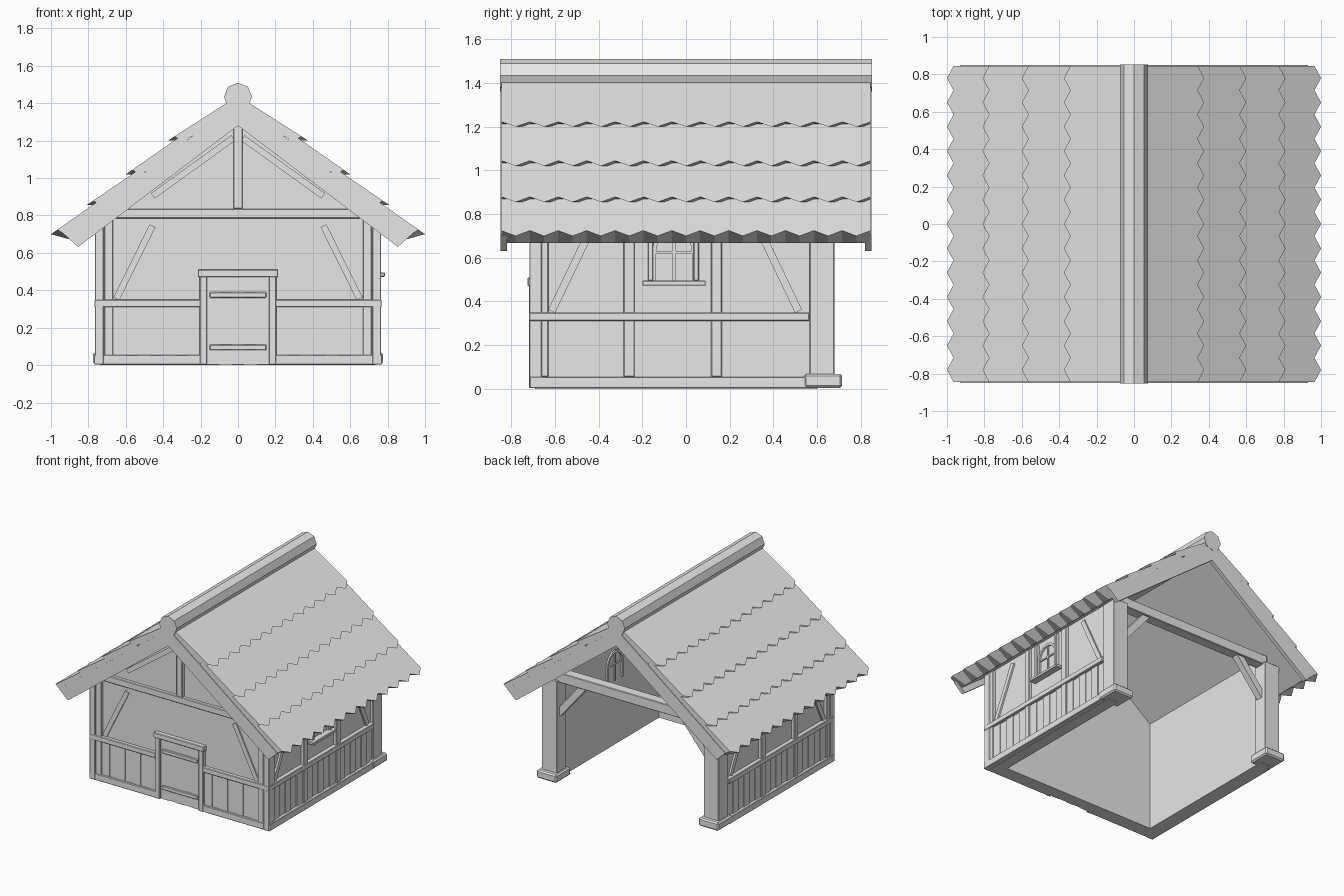
import bpy, bmesh
from math import sin, cos, pi
from mathutils import Vector

cube = bpy.data.objects.get("Cube")
if cube:
    bpy.data.objects.remove(cube, do_unlink=True)

grey = bpy.data.materials.new("plain light grey")
grey.use_nodes = True
grey.diffuse_color = (0.8, 0.8, 0.8, 1)
grey.node_tree.nodes["Principled BSDF"].inputs["Base Color"].default_value = grey.diffuse_color


def finish(name, bm):
    bmesh.ops.recalc_face_normals(bm, faces=bm.faces)
    mesh = bpy.data.meshes.new(name)
    bm.to_mesh(mesh)
    bm.free()
    mesh.materials.append(grey)
    obj = bpy.data.objects.new(name, mesh)
    bpy.context.collection.objects.link(obj)
    return obj


def prism(name, pts, a, b, axis="y"):
    """Extrude an (x,z) profile along y, or a (y,z) profile along x."""
    bm = bmesh.new()
    ends = []
    for d in (a, b):
        ends.append([bm.verts.new((u, d, z) if axis == "y" else (d, u, z)) for u, z in pts])
    bm.faces.new(ends[0])
    bm.faces.new(ends[1])
    for i in range(len(pts)):
        j = (i + 1) % len(pts)
        bm.faces.new((ends[0][i], ends[0][j], ends[1][j], ends[1][i]))
    return finish(name, bm)


def box(name, x, y, z, bevel=0.0):
    obj = prism(name, [(x[0], z[0]), (x[1], z[0]), (x[1], z[1]), (x[0], z[1])], *y)
    if bevel:
        mod = obj.modifiers.new("Bevel", "BEVEL")
        mod.width, mod.segments = bevel, 1
    return obj


def bar(name, p, q, width, a, b, axis="y"):
    """Slanted timber from p to q in a wall plane."""
    p, q = Vector(p), Vector(q)
    side = Vector((p.y - q.y, q.x - p.x)).normalized() * width / 2
    prism(name, [p + side, q + side, q - side, p - side], a, b, axis)


def span(s, a, b):
    return sorted((s * a, s * b))


PITCH = 0.754   # rise of the roof over its run
B = 0.004       # edge wear on timbers

# Walls
prism("front_wall", [(-.735, 0), (.735, 0), (.735, .786), (0, 1.34), (-.735, .786)], -.69, -.6)
for s in (-1, 1):
    prism("side_wall", [(s * .65, 0), (s * .735, 0), (s * .735, .785), (s * .65, .85)], -.65, .6)

# Front timber frame
box("front_tie_beam", (-.66, .66), (-.715, -.68), (.785, .835), B)
box("king_post", (-.025, .025), (-.715, -.68), (.835, 1.3), B)
for s in (-1, 1):
    box("front_sill", span(s, .2, .77), (-.715, -.64), (.003, .055), B)
    box("front_rail", span(s, .2, .768), (-.718, -.68), (.31, .35), B)
    box("front_post", span(s, .667, .715), (-.712, -.68), (.003, .785), B)
    box("corner_post", span(s, .718, .765), (-.717, -.66), (.003, .79), B)
    bar("front_brace", (s * .65, .355), (s * .457, .745), .035, -.7, -.685)
    bar("gable_brace", (s * .455, .905), (s * .025, 1.215), .035, -.7, -.685)
    step = (.667 - .205) / 7
    for i in range(7):
        x = .205 + i * step
        box("front_plank", span(s, x, x + step), (-.703 + .006 * (i % 2), -.685), (.05, .315))

# Door
for i in range(5):
    x = -.165 + i * .066
    box("door_plank", (x, x + .066), (-.7 + .004 * (i % 2), -.685), (.003, .475))
for z in (.08, .36):
    box("door_batten", (-.152, .152), (-.712, -.69), (z, z + .03), B)
for s in (-1, 1):
    box("door_post", span(s, .165, .205), (-.718, -.68), (.003, .475), B)
box("door_lintel", (-.215, .215), (-.725, -.68), (.47, .51), B)

# Side timber frames
for s in (-1, 1):
    box("side_sill", span(s, .69, .77), (-.715, .565), (.003, .055), B)
    box("side_rail", span(s, .72, .768), (-.715, .565), (.31, .35), B)
    for y in (-.68, -.285, .115):
        box("side_post", span(s, .72, .76), (y, y + .05), (.055, .79), B)
    bar("side_brace", (-.615, .355), (-.43, .74), .035, s * .73, s * .748, "x")
    bar("side_brace", (.515, .355), (.33, .74), .035, s * .73, s * .748, "x")
    for y0, y1, n in ((-.63, -.285, 5), (-.235, .115, 5), (.165, .565, 6)):
        step = (y1 - y0) / n
        for i in range(n):
            y = y0 + i * step
            box("side_plank", span(s, .73, .75 - .006 * (i % 2)), (y, y + step), (.05, .315))

# Open rear frame
box("rear_tie_beam", (-.66, .66), (.58, .66), (.76, .835), B)
for s in (-1, 1):
    box("rear_post", span(s, .625, .755), (.565, .68), (.06, .775), B)
    box("rear_post_base", span(s, .605, .775), (.54, .715), (.005, .068), .01)
    bar("rear_brace", (s * .64, .51), (s * .41, .785), .05, .595, .645)

# Arched window in the left wall
box("window_sill", (.72, .785), (-.2, .09), (.472, .495), B)
for y in (-.175, .035):
    box("window_post", (.72, .762), (y, y + .025), (.495, .765), B)


def arch(radius):
    curve = [(-.055 + radius * cos(pi * i / 8), .63 + radius * sin(pi * i / 8)) for i in range(9)]
    return [(-.055 + radius, .495)] + curve + [(-.055 - radius, .495)]


outer, inner = arch(.1), arch(.082)
for a, b in ((.73, .748), (.638, .655)):
    prism("window_arch", outer + inner[::-1], a, b, "x")
    box("window_mullion", (a + .002, b - .004), (-.061, -.049), (.495, .72))
    box("window_crossbar", (a + .002, b - .004), (-.14, .03), (.62, .632))


# Roof
def shingles(s, tip, top, under, teeth=13, half=.845):
    """One overlapping course with a toothed lower edge."""
    bm = bmesh.new()
    columns = []
    for i in range(2 * teeth + 1):
        y = -half + i * half / teeth
        cut = .035 * ((i + 1) % 2)
        rise = (top[1] - tip[1]) / (tip[0] - top[0])
        section = (top, (tip[0] - cut, tip[1] + cut * rise), under,
                   (top[0], 1.33 - PITCH * top[0]))
        columns.append([bm.verts.new((s * x, y, z)) for x, z in section])
    for c, d in zip(columns, columns[1:]):
        for k in range(4):
            n = (k + 1) % 4
            bm.faces.new((c[k], c[n], d[n], d[k]))
    bm.faces.new(columns[0])
    bm.faces.new(columns[-1])
    finish("shingle_course", bm)


courses = [((1.0, .70), (.70, .91), (.88, .667)),
           ((.81, .855), (.50, 1.066), (.74, .855)),
           ((.60, 1.02), (.27, 1.25), (.53, 1.02)),
           ((.375, 1.2), (.0, 1.44), (.30, 1.2))]
for s in (-1, 1):
    for tip, top, under in courses:
        shingles(s, tip, top, under)
    # Deck closing the underside
    prism("roof_deck", [(0, 1.33), (s * .88, 1.33 - PITCH * .88),
                        (s * .86, 1.36 - PITCH * .86), (0, 1.36)], -.83, .83)
    # Gable end boards
    for e in (-1, 1):
        a, b = span(e, .82, .85)
        prism("barge_board", [(0, 1.28), (s * .855, .632), (s * .93, .70), (0, 1.41)], a, b)

# Ridge pole
prism("ridge_pole", [(.075 * cos(pi * i / 4), 1.435 + .075 * sin(pi * i / 4)) for i in range(8)],
      -.852, .852)
